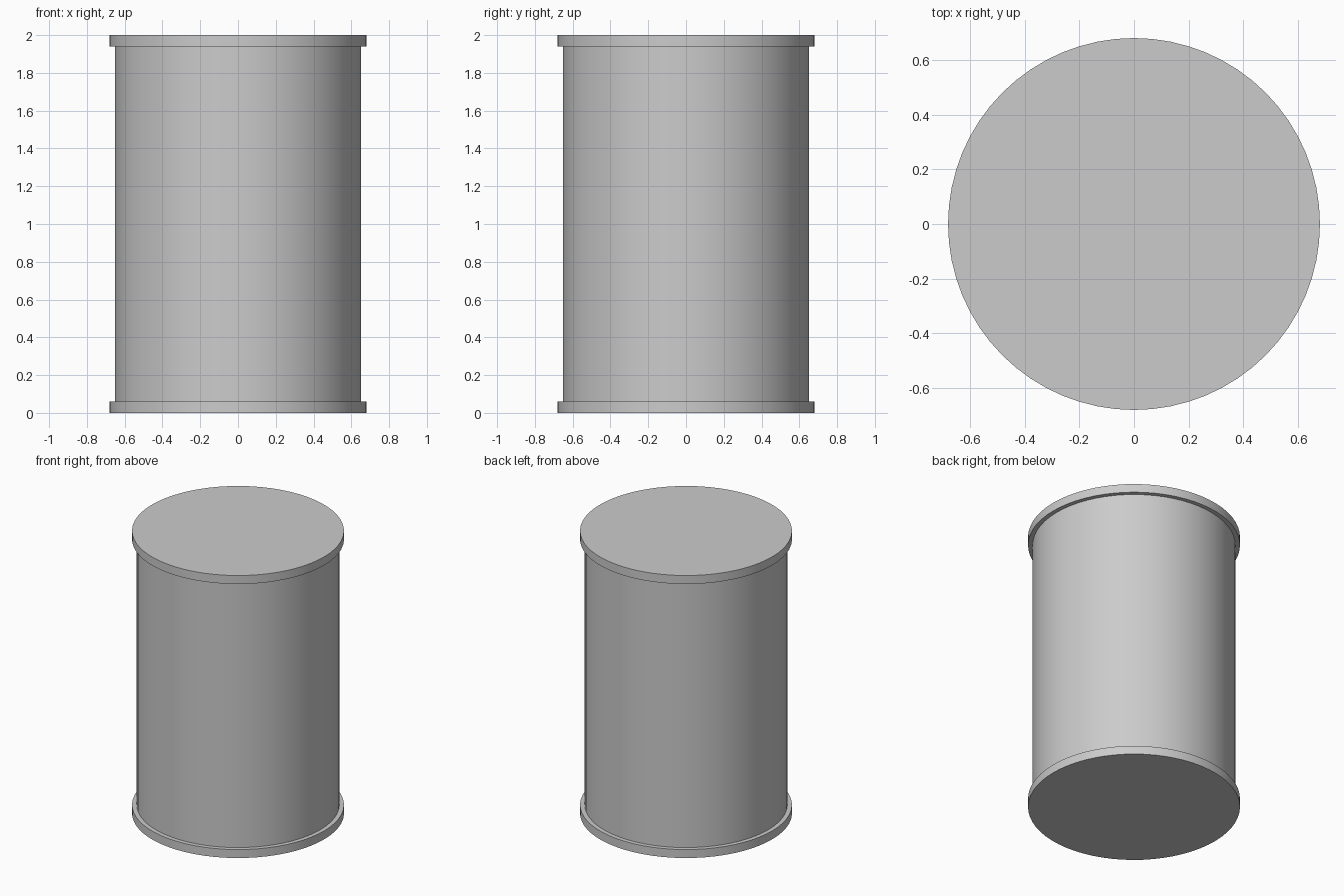
import bpy

if "Cube" in bpy.data.objects:
    bpy.data.objects.remove(bpy.data.objects["Cube"])

SIDES = 64


def drum(name, radius, z0, z1):
    bpy.ops.mesh.primitive_cylinder_add(vertices=SIDES, radius=radius, depth=z1 - z0,
                                        location=(0, 0, (z0 + z1) / 2))
    obj = bpy.context.object
    obj.name = name
    bpy.ops.object.shade_smooth_by_angle()
    return obj


# Main wall of the can, ends tucked inside the rims
drum("can_body", 0.65, 0.03, 1.97)

# Flat projecting discs closing both ends
drum("bottom_rim", 0.68, 0.0, 0.06)
drum("top_rim", 0.68, 1.94, 2.0)
